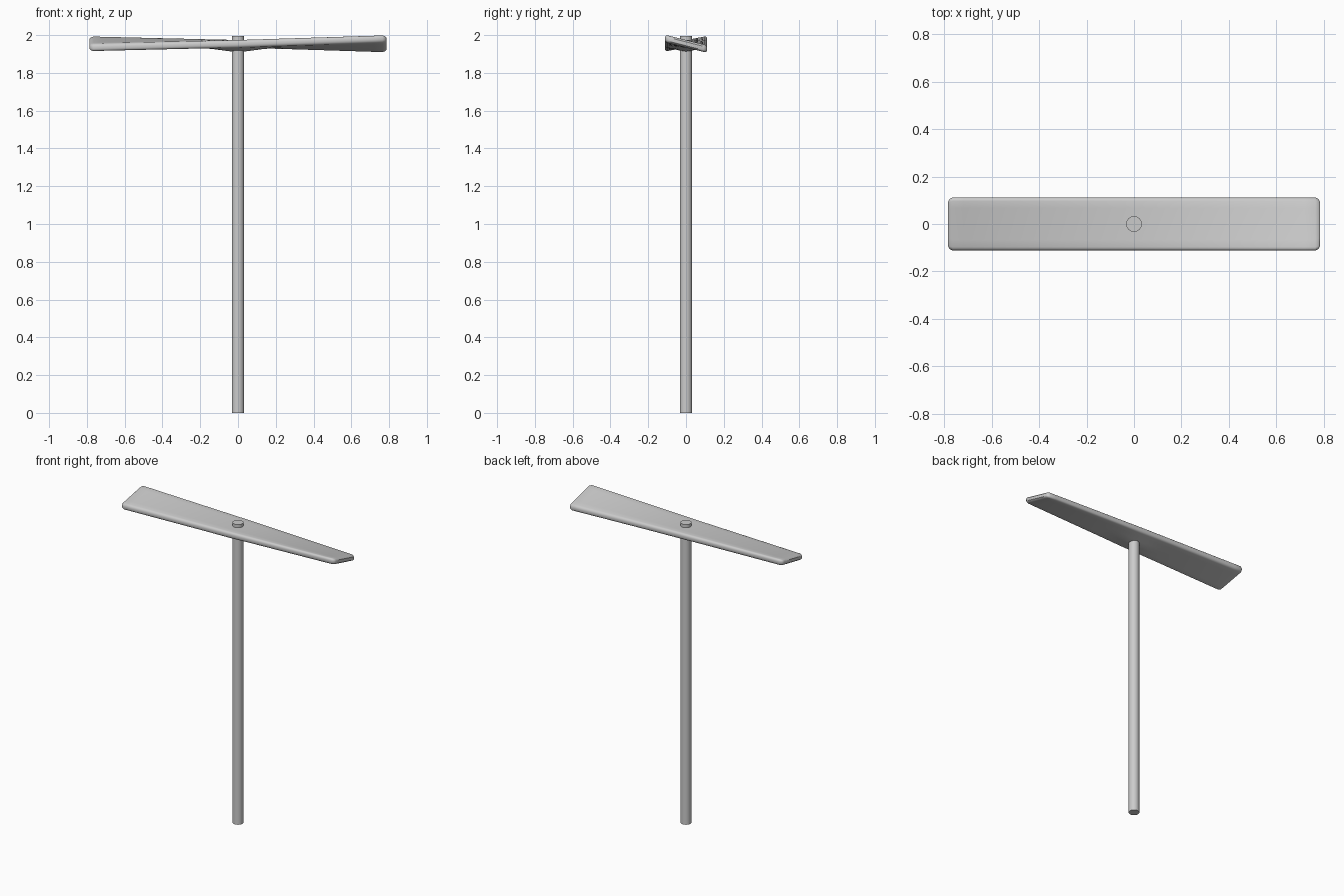
import bpy, bmesh, math

if "Cube" in bpy.data.objects:
    bpy.data.objects.remove(bpy.data.objects["Cube"])

HALF_LEN, HALF_W, MID_Z = 0.785, 0.112, 1.954


def finish(name, bm, angle):
    bmesh.ops.recalc_face_normals(bm, faces=bm.faces)
    me = bpy.data.meshes.new(name)
    bm.to_mesh(me)
    bm.free()
    ob = bpy.data.objects.new(name, me)
    bpy.context.collection.objects.link(ob)
    bpy.context.view_layer.objects.active = ob
    ob.select_set(True)
    bpy.ops.object.shade_smooth_by_angle(angle=math.radians(angle))
    ob.select_set(False)
    return ob


def section(half_w, half_t):
    """Rounded flat bar cross-section (y, z), counter-clockwise."""
    r = half_t * 0.75
    pts = []
    for cy, cz, start in ((1, 1, 0), (-1, 1, 90), (-1, -1, 180), (1, -1, 270)):
        for k in range(4):
            a = math.radians(start + 30 * k)
            pts.append((cy * (half_w - r) + r * math.cos(a),
                        cz * (half_t - r) + r * math.sin(a)))
        # points across the flat faces
        if start in (0, 180):
            for f in (0.6, 0.3, 0.0, -0.3, -0.6):
                pts.append((cy * f * half_w, cz * half_t))
    return pts


# Stick
bm = bmesh.new()
bmesh.ops.create_cone(bm, cap_ends=True, segments=32, radius1=0.033,
                      radius2=0.033, depth=1.995)
bmesh.ops.translate(bm, verts=bm.verts, vec=(0, 0, 0.9975))
finish("stick", bm, 40)

# Twisted blade, lofted from tip to tip with softened ends
inner = [-0.765 + 1.53 * i / 34 for i in range(35)]
stations = ([(-HALF_LEN, 0.018, 0.010), (-0.779, 0.007, 0.004)]
            + [(x, 0.0, 0.0) for x in inner]
            + [(0.779, 0.007, 0.004), (HALF_LEN, 0.018, 0.010)])
bm = bmesh.new()
rings = []
for x, inset, thin in stations:
    # opposite pitch on each side of the stick
    tilt = x / HALF_LEN * (0.25 if x > 0 else 0.19)
    ring = []
    for y, z in section(HALF_W - inset, 0.020 - thin):
        # small hub swelling under the middle
        if z < 0:
            z -= 0.022 * math.exp(-(x / 0.13) ** 2 - (y / 0.06) ** 2)
        zz = MID_Z + z - y * math.tan(tilt)
        ring.append(bm.verts.new((x, y, zz)))
    rings.append(ring)
n = len(rings[0])
for a, b in zip(rings, rings[1:]):
    for i in range(n):
        j = (i + 1) % n
        bm.faces.new((a[i], a[j], b[j], b[i]))
bm.faces.new(rings[0])
bm.faces.new(rings[-1])
finish("blade", bm, 40)
